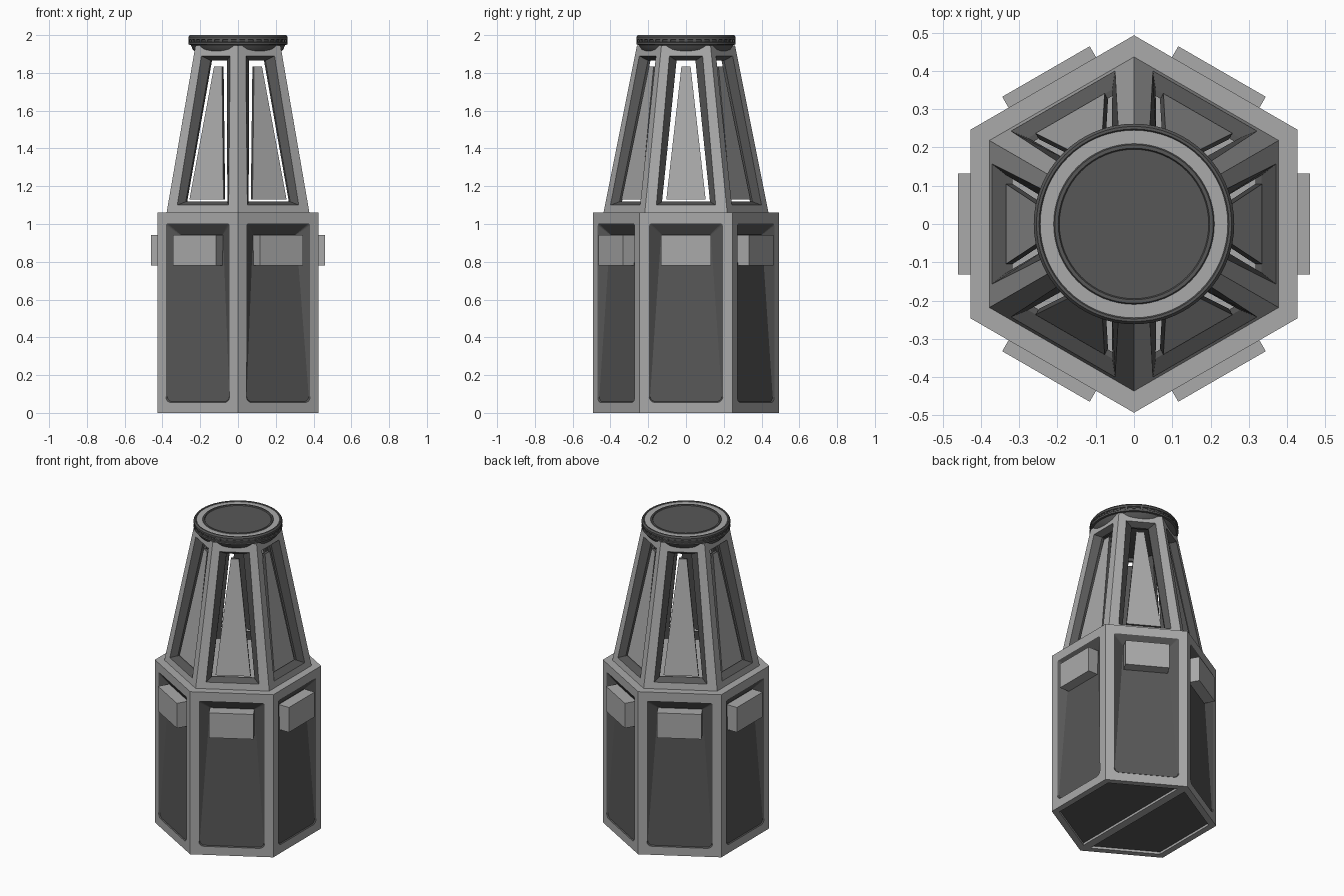
import bpy, bmesh, math
from mathutils import Vector

if "Cube" in bpy.data.objects:
    bpy.data.objects.remove(bpy.data.objects["Cube"])


def material(name, v):
    m = bpy.data.materials.new(name)
    m.diffuse_color = (v, v, v, 1)
    m.use_nodes = True
    m.node_tree.nodes["Principled BSDF"].inputs["Base Color"].default_value = m.diffuse_color
    return m


MATS = [material("light grey", 0.40), material("dark grey", 0.095)]
LIGHT, DARK = 0, 1
C30 = math.cos(math.pi / 6)


def finish(bm, name):
    bmesh.ops.remove_doubles(bm, verts=bm.verts, dist=1e-5)
    me = bpy.data.meshes.new(name)
    bm.to_mesh(me)
    bm.free()
    for m in MATS:
        me.materials.append(m)
    ob = bpy.data.objects.new(name, me)
    bpy.context.collection.objects.link(ob)
    return ob


def place(k, pts):
    """Points (u, z, distance out) on hexagon side k to world space."""
    c, s = math.cos(k * math.pi / 3), math.sin(k * math.pi / 3)
    return [Vector((c * a - s * u, s * a + c * u, z)) for u, z, a in pts]


def poly(bm, pts, mat):
    clean = [p for i, p in enumerate(pts) if (p - pts[i - 1]).length > 1e-5]
    if len(clean) > 2:
        bm.faces.new([bm.verts.new(p) for p in clean]).material_index = mat


def bridge(bm, a, b, mat):
    n = len(a)
    for i in range(n):
        j = (i + 1) % n
        poly(bm, [a[i], a[j], b[j], b[i]], mat)


def hexagon(r, z):
    return [Vector((r * math.cos(t), r * math.sin(t), z))
            for t in [math.radians(30 + 60 * i) for i in range(6)]]


def trapezoid(wb, zb, wt, zt, out, rb=0.0, rt=0.0, n=5):
    """Counter-clockwise outline with rounded corners; out(z) is the distance."""
    res = []
    for x, z, sx, sz, r, a0 in ((-wb, zb, 1, 1, rb, 180), (wb, zb, -1, 1, rb, 270),
                                (wt, zt, -1, -1, rt, 0), (-wt, zt, 1, -1, rt, 90)):
        for i in range(n):
            t = math.radians(a0 + 90 * i / (n - 1))
            zz = z + sz * r + r * math.sin(t)
            res.append((x + sx * r + r * math.cos(t), zz, out(zz)))
    return res


# Base: hexagonal body with sloping recessed panels
AP, TOP = 0.427, 1.06
R = AP / C30
bm = bmesh.new()
for k in range(6):
    flat = lambda z: AP
    slope = lambda z: 0.421 - 0.034 * (z - 0.06) / 0.88
    outer = place(k, trapezoid(R / 2, 0, R / 2, TOP, flat))
    rim = place(k, trapezoid(0.195, 0.055, 0.195, 1.003, flat, 0.03, 0.012))
    floor = place(k, trapezoid(0.19, 0.06, 0.132, 0.945, slope, 0.028, 0.004))
    bridge(bm, outer, rim, LIGHT)
    bridge(bm, rim, floor, DARK)
    poly(bm, floor, DARK)
poly(bm, hexagon(R, TOP), LIGHT)
# underside frame and recessed dark plate
low, inner, deep = hexagon(R, 0), hexagon(R - 0.045, 0), hexagon(R - 0.045, 0.015)
bridge(bm, low[::-1], inner[::-1], LIGHT)
bridge(bm, inner[::-1], deep[::-1], LIGHT)
poly(bm, deep[::-1], DARK)
finish(bm, "base_body")


def box(bm, k, u, z0, z1, a0, a1, mat):
    q = lambda a: place(k, [(-u, z0, a), (u, z0, a), (u, z1, a), (-u, z1, a)])
    back, front = q(a0), q(a1)
    bridge(bm, back, front, mat)
    poly(bm, front, mat)
    poly(bm, back[::-1], mat)


# Bar across the underside
bm = bmesh.new()
box(bm, 0, R - 0.04, 0.0, 0.016, -0.026, 0.026, LIGHT)
finish(bm, "underside_bar")

# Blocks on the base panels
bm = bmesh.new()
for k in range(6):
    box(bm, k, 0.132, 0.78, 0.942, 0.38, 0.46, LIGHT)
finish(bm, "side_blocks")

# Tapered tower: frame with recessed slotted openings
Z1 = 1.945


def tower(depth=0.0):
    return lambda z: 0.378 - (z - TOP) * 0.153 / (Z1 - TOP) - depth


bm = bmesh.new()
pm = bmesh.new()
for k in range(6):
    wb, wt = tower()(TOP) / 3 ** 0.5, tower()(Z1) / 3 ** 0.5
    outer = place(k, trapezoid(wb, TOP, wt, Z1, tower()))
    rim = place(k, trapezoid(0.157, 1.10, 0.088, 1.89, tower()))
    floor = place(k, trapezoid(0.127, 1.118, 0.050, 1.865, tower(0.035)))
    back = place(k, trapezoid(0.127, 1.118, 0.050, 1.865, tower(0.05)))
    inside = place(k, trapezoid(0.17, TOP, 0.095, 1.91, tower(0.05)))
    bridge(bm, outer, rim, LIGHT)
    bridge(bm, rim, floor, DARK)
    bridge(bm, floor, back, DARK)
    bridge(bm, back, inside, DARK)
    # central plate of each opening, leaving slits around it
    front = place(k, trapezoid(0.104, 1.13, 0.024, 1.835, tower(0.032)))
    rear = place(k, trapezoid(0.104, 1.13, 0.024, 1.835, tower(0.05)))
    bridge(pm, rear, front, DARK)
    poly(pm, front, LIGHT)
    poly(pm, rear[::-1], DARK)
poly(bm, hexagon(tower()(Z1) / C30, Z1), LIGHT)
finish(bm, "tower_frame")
finish(pm, "tower_plates")


def lathe(name, profile, n=64):
    """Profile rows are radius, height, colour of the band that follows."""
    bm = bmesh.new()
    rings = [[Vector((r * math.cos(2 * math.pi * i / n), r * math.sin(2 * math.pi * i / n), z))
              for i in range(n)] for r, z, m in profile]
    for a, b, row in zip(rings, rings[1:], profile):
        bridge(bm, a, b, row[2])
    poly(bm, rings[0][::-1], DARK)
    poly(bm, rings[-1], DARK)
    ob = finish(bm, name)
    bpy.context.view_layer.objects.active = ob
    ob.select_set(True)
    bpy.ops.object.shade_smooth_by_angle(angle=math.radians(30))
    ob.select_set(False)


# Round collar and cap with a light ring and dark lid
lathe("top_cap", [
    (0.185, 1.885, DARK), (0.215, 1.90, DARK), (0.24, 1.925, DARK), (0.25, 1.948, DARK),
    (0.262, 1.95, DARK), (0.262, 1.962, DARK), (0.255, 1.965, DARK), (0.255, 1.975, DARK),
    (0.262, 1.978, DARK), (0.262, 1.99, DARK), (0.255, 2.0, DARK), (0.248, 2.0, DARK),
    (0.245, 1.996, LIGHT), (0.21, 1.996, DARK), (0.207, 2.0, DARK), (0.198, 2.0, DARK),
    (0.195, 1.994, DARK)])

# Small ribs in the cap groove
bm = bmesh.new()
for i in range(36):
    t = 2 * math.pi * i / 36
    box(bm, i / 6, 0.008, 1.964, 1.976, 0.25, 0.261, DARK)
finish(bm, "cap_ribs")
